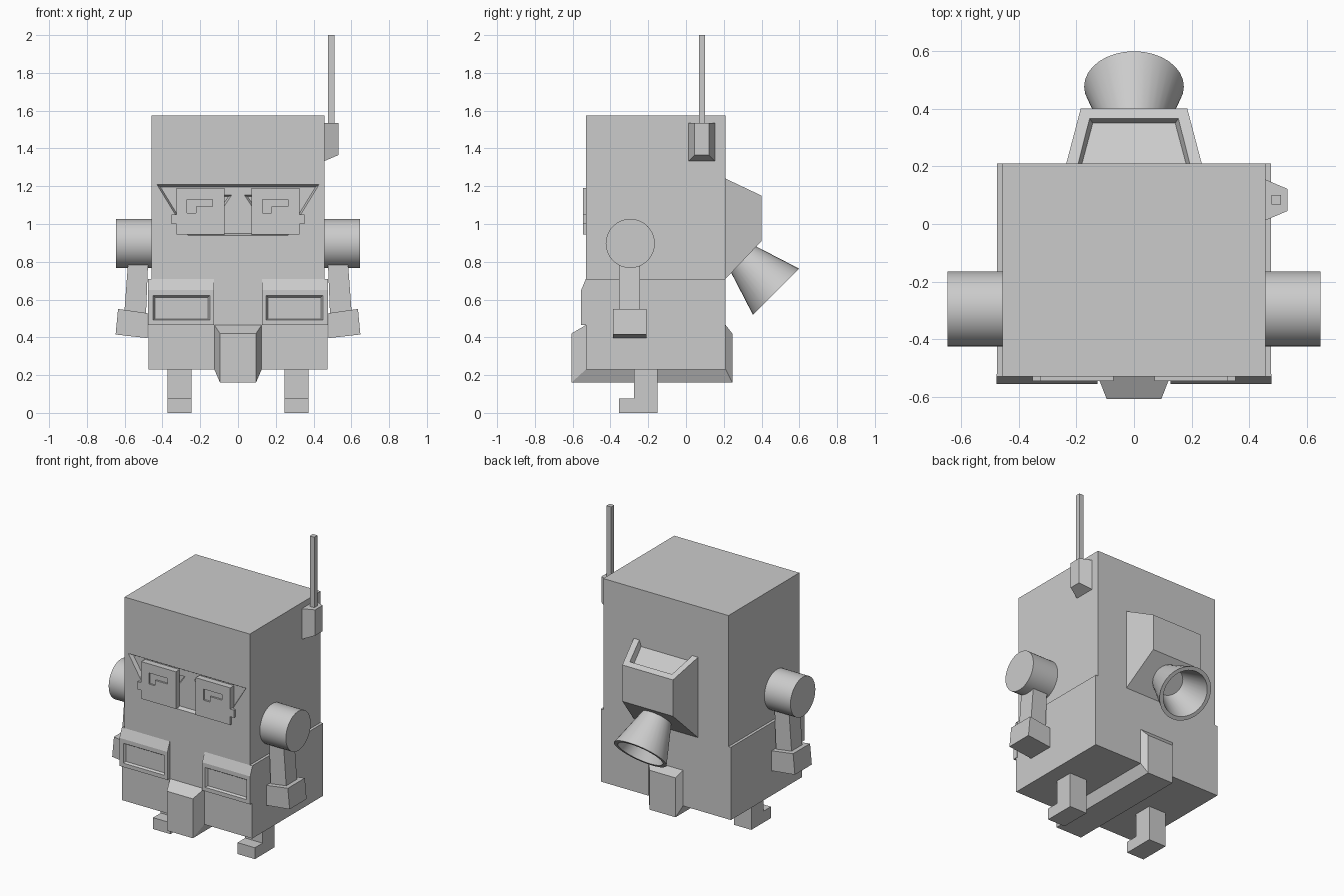
import bpy, bmesh
from math import sin, cos, pi, sqrt, radians

cube = bpy.data.objects.get("Cube")
if cube:
    bpy.data.objects.remove(cube, do_unlink=True)

grey = bpy.data.materials.new("plain grey")
grey.use_nodes = True
GREY = (0.6, 0.6, 0.6, 1)
grey.diffuse_color = GREY
grey.node_tree.nodes["Principled BSDF"].inputs["Base Color"].default_value = GREY


def loft(name, sections, closed=False):
    """Skin a list of equal-length point rings; cap the ends unless closed."""
    bm = bmesh.new()
    rings = [[bm.verts.new(p) for p in s] for s in sections]
    pairs = list(zip(rings, rings[1:]))
    if closed:
        pairs.append((rings[-1], rings[0]))
    else:
        bm.faces.new(rings[0])
        bm.faces.new(rings[-1])
    n = len(rings[0])
    for a, b in pairs:
        for i in range(n):
            j = (i + 1) % n
            bm.faces.new((a[i], a[j], b[j], b[i]))
    bmesh.ops.recalc_face_normals(bm, faces=bm.faces)
    mesh = bpy.data.meshes.new(name)
    bm.to_mesh(mesh)
    bm.free()
    mesh.materials.append(grey)
    obj = bpy.data.objects.new(name, mesh)
    bpy.context.collection.objects.link(obj)
    return obj


def rect(a0, a1, b0, b1):
    return [(a0, b0), (a1, b0), (a1, b1), (a0, b1)]


def box(name, x0, x1, y0, y1, z0, z1):
    return loft(name, [[(x, y, z) for x, y in rect(x0, x1, y0, y1)] for z in (z0, z1)])


def front_prism(name, outline, y0, y1, outline2=None):
    """Outline in x, z pushed along y, with an optional second outline."""
    return loft(name, [[(x, y0, z) for x, z in outline],
                       [(x, y1, z) for x, z in (outline2 or outline)]])


def side_prism(name, outline, x0, x1):
    return loft(name, [[(x, y, z) for y, z in outline] for x in (x0, x1)])


def activate(obj):
    bpy.ops.object.select_all(action='DESELECT')
    obj.select_set(True)
    bpy.context.view_layer.objects.active = obj


def cut(obj, cutter):
    mod = obj.modifiers.new("cut", 'BOOLEAN')
    mod.operation = 'DIFFERENCE'
    mod.solver = 'EXACT'
    mod.object = cutter
    cutter.hide_render = True
    activate(obj)
    bpy.ops.object.modifier_apply(modifier=mod.name)
    bpy.data.objects.remove(cutter, do_unlink=True)


def smooth(obj):
    activate(obj)
    bpy.ops.object.shade_smooth_by_angle(angle=radians(30))


FRONT, BACK = -0.53, 0.21

# Body
head = box("upper_body", -0.457, 0.457, FRONT, BACK, 0.71, 1.575)
box("lower_body", -0.475, 0.475, FRONT, BACK, 0.23, 0.71)

# Sloped face recess, with a small slanted eye hollow on each side
face = [(-0.43, 1.21), (0.43, 1.21), (0.265, 0.94), (-0.265, 0.94)]
floor = [(-0.41, 1.195), (0.41, 1.195), (0.26, 0.95), (-0.26, 0.95)]
cut(head, front_prism("face_cutter", face, FRONT - 0.0005, FRONT + 0.025, floor))
for s in (-1, 1):
    eye = [(s * 0.03, 1.155), (s * 0.3, 1.155), (s * 0.12, 1.02)]
    eye_floor = [(s * 0.05, 1.145), (s * 0.28, 1.145), (s * 0.125, 1.04)]
    cut(head, front_prism("eye_cutter", eye, FRONT + 0.02, FRONT + 0.045, eye_floor))

# Spectacle plates, each with an angled glint sunk into it
for s, name, gx in ((1, "left_lens", 0.13), (-1, "right_lens", -0.27)):
    outline = [(0.072, 0.945), (0.325, 0.945), (0.325, 1.0), (0.353, 1.0),
               (0.353, 1.05), (0.325, 1.05), (0.325, 1.19), (0.072, 1.19)]
    lens = front_prism(name, [(s * x, z) for x, z in outline], -0.545, -0.505)
    glint = [(gx, 1.057), (gx + 0.047, 1.057), (gx + 0.047, 1.093),
             (gx + 0.135, 1.093), (gx + 0.135, 1.13), (gx, 1.13)]
    cut(lens, front_prism("glint_cutter", glint, -0.6, -0.533))

# Chest pockets with sunken panels
pocket_side = [(-0.52, 0.71), (FRONT, 0.71), (-0.555, 0.65), (-0.555, 0.465), (-0.52, 0.465)]
for s, name in ((1, "left_pocket"), (-1, "right_pocket")):
    pocket = side_prism(name, pocket_side, s * 0.127, s * 0.477)
    cut(pocket, front_prism("pocket_cutter", rect(s * 0.148, s * 0.45, 0.49, 0.622), -0.556, -0.54,
                            rect(s * 0.158, s * 0.44, 0.498, 0.612)))

# Strap wrapping under the body from front to back
path = [((FRONT, 0.465), (-0.607, 0.42)), ((FRONT, 0.23), (-0.607, 0.16)),
        ((BACK, 0.23), (0.245, 0.16)), ((BACK, 0.465), (0.245, 0.42))]
loft("strap", [[(-0.125, *a), (0.125, *a), (0.095, *b), (-0.095, *b)] for a, b in path])


def circle(r, n=32):
    return [(r * cos(2 * pi * i / n), r * sin(2 * pi * i / n)) for i in range(n)]


# Arms and legs
for s, side in ((1, "left"), (-1, "right")):
    smooth(loft(side + "_shoulder", [[(s * x, -0.295 + a, 0.897 + b) for a, b in circle(0.13)]
                                     for x in (0.45, 0.647)]))
    arm = [(0.474, 0.85), (0.578, 0.85), (0.604, 0.5), (0.488, 0.5)]
    front_prism(side + "_arm", [(s * x, z) for x, z in arm], -0.355, -0.243)
    hand = [(0.479, 0.528), (0.635, 0.55), (0.648, 0.415), (0.479, 0.396)]
    front_prism(side + "_hand", [(s * x, z) for x, z in hand], -0.387, -0.21)
    leg = [(-0.355, 0), (-0.15, 0), (-0.15, 0.24), (-0.275, 0.24), (-0.275, 0.075), (-0.355, 0.075)]
    side_prism(side + "_leg", leg, s * 0.245, s * 0.372)

# Antenna
loft("antenna_base", [[(0.45, y, z) for y, z in rect(0.01, 0.157, 1.33, 1.535)],
                      [(0.532, y, z) for y, z in rect(0.045, 0.122, 1.365, 1.535)]])
box("antenna_rod", 0.477, 0.51, 0.068, 0.1, 1.5, 2.0)

# Back housing with a sunken sloping lid
housing = loft("back_housing", [
    [(x, BACK, z) for x, z in rect(-0.235, 0.235, 0.71, 1.24)],
    [(x, 0.4, z) for x, z in rect(-0.185, 0.185, 0.91, 1.15)]])
lid = [(-0.197, 0.2), (0.197, 0.2), (0.155, 0.367), (-0.155, 0.367)]
lid_floor = [(-0.183, 0.2), (0.183, 0.2), (0.143, 0.35), (-0.143, 0.35)]
cut(housing, loft("lid_cutter", [
    [(x, y, 1.243 - (y - BACK) * 0.474) for x, y in lid],
    [(x, y, 1.2 - (y - BACK) * 0.474) for x, y in lid_floor]]))

# Hollow exhaust nozzle pointing back and down
D = 1 / sqrt(2)


def nozzle_ring(r, t):
    return [(a, 0.308 + D * (t + b), 0.81 + D * (b - t)) for a, b in circle(r)]


smooth(loft("exhaust_nozzle", [nozzle_ring(r, t) for r, t in (
    (0.09, -0.02), (0.097, 0), (0.173, 0.239), (0.148, 0.239), (0.085, 0.04))]))
